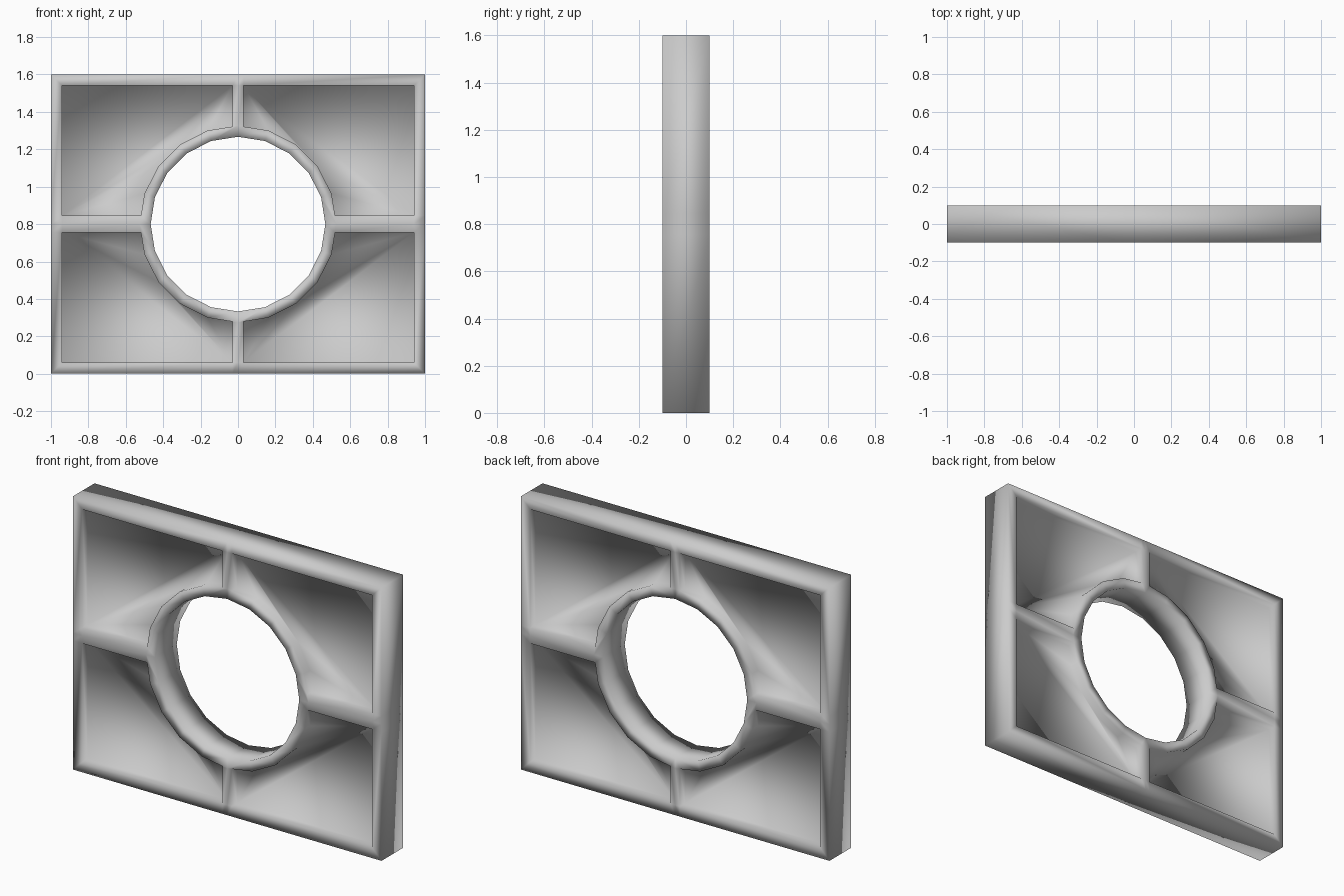
import bpy, bmesh
from math import sin, cos, tan, pi

if "Cube" in bpy.data.objects:
    bpy.data.objects.remove(bpy.data.objects["Cube"])

W, H, D = 1.0, 0.8, 0.1          # half width, half height, half depth
B = 0.06                         # border width
R_IN, R_OUT, N = 0.467, 0.526, 20
BAR_Z, BAR_X = 0.045, 0.03       # half thickness of cross bars
PANE = 0.05                      # half thickness of the recessed panels
XI, ZI = W - B, H - B


def arc(r):
    """Quarter of the 20-sided ring, from +x to +z."""
    return [(r * cos(2 * pi * i / N), r * sin(2 * pi * i / N)) for i in range(N // 4 + 1)]


inner, outer = arc(R_IN), arc(R_OUT)
k = tan(pi / N)                                 # slope of first ring edge
start = (R_OUT - BAR_Z * k, BAR_Z)              # bar corners on the ring
end = (BAR_X, R_OUT - BAR_X * k)

# Faces of one quarter of the frame
quarter = [
    [outer[0], (XI, 0), (XI, BAR_Z), start],                              # side bar
    [outer[-1], end, (BAR_X, ZI), (0, ZI)],                               # upright bar
    [(XI, 0), (W, 0), (W, BAR_Z), (XI, BAR_Z)],                           # border
    [(XI, BAR_Z), (W, BAR_Z), (W, H), (XI, ZI)],
    [(0, ZI), (BAR_X, ZI), (BAR_X, H), (0, H)],
    [(BAR_X, ZI), (XI, ZI), (W, H), (BAR_X, H)],
]
last = len(inner) - 2
for i in range(last + 1):                                                 # ring
    face = [inner[i], inner[i + 1], outer[i + 1]]
    if i == last:
        face.append(end)
    face.append(outer[i])
    if i == 0:
        face.insert(3, start)
    quarter.append(face)

# Recessed panel of one quarter
quarter.append([start, (XI, BAR_Z), (XI, ZI), (BAR_X, ZI), end] + outer[-2:0:-1])

# Mirror the quarter four ways, weld and extrude through the depth
bm = bmesh.new()
for sx in (1, -1):
    for sz in (1, -1):
        for f in quarter:
            pts = f if sx * sz > 0 else f[::-1]
            bm.faces.new([bm.verts.new((sx * x, -D, H + sz * z)) for x, z in pts])
bmesh.ops.remove_doubles(bm, verts=bm.verts[:], dist=1e-5)
ext = bmesh.ops.extrude_face_region(bm, geom=bm.faces[:], use_keep_orig=True)
moved = [g for g in ext["geom"] if isinstance(g, bmesh.types.BMVert)]
bmesh.ops.translate(bm, verts=moved, vec=(0, 2 * D, 0))
bmesh.ops.recalc_face_normals(bm, faces=bm.faces[:])

# Push the panels in from both sides
for p in bmesh.ops.extrude_discrete_faces(bm, faces=[])["faces"] or \
        [f for f in bm.faces if len(f.verts) > 6]:
    side = 1 if p.calc_center_median().y > 0 else -1
    new = bmesh.ops.extrude_face_region(bm, geom=[p])["geom"]
    for v in new:
        if isinstance(v, bmesh.types.BMVert):
            v.co.y = side * PANE
    bmesh.ops.delete(bm, geom=[p], context='FACES_ONLY')

bmesh.ops.recalc_face_normals(bm, faces=bm.faces[:])
for f in bm.faces:
    f.smooth = True
me = bpy.data.meshes.new("window_frame")
bm.to_mesh(me)
bm.free()
ob = bpy.data.objects.new("window_frame", me)
bpy.context.collection.objects.link(ob)
